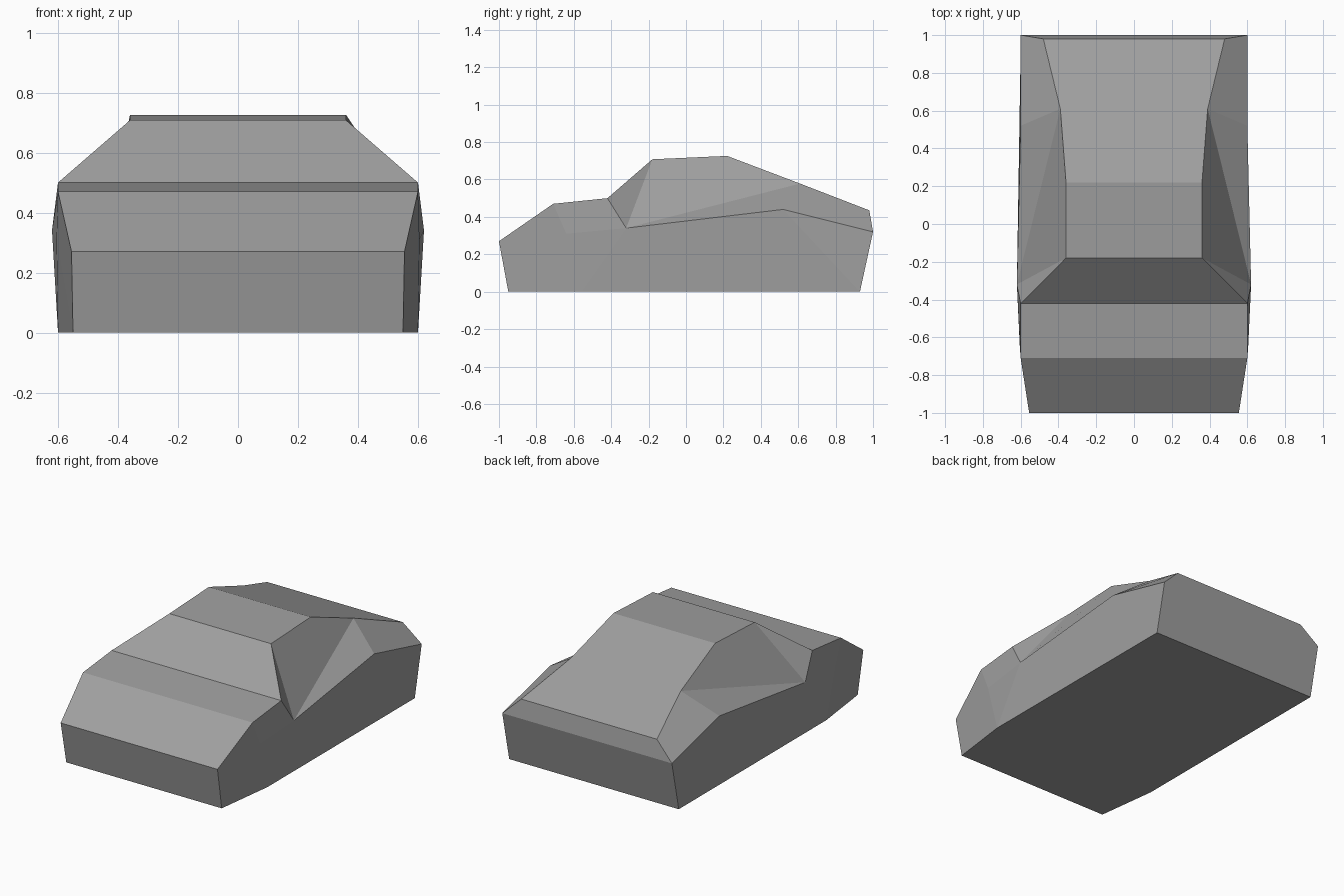
import bpy

cube = bpy.data.objects.get("Cube")
if cube:
    bpy.data.objects.remove(cube)

grey = bpy.data.materials.new("plain grey")
grey.use_nodes = True
tone = (0.35, 0.35, 0.35, 1)
grey.diffuse_color = tone
grey.node_tree.nodes["Principled BSDF"].inputs["Base Color"].default_value = tone

# Corner points of the left half
points = {
    "nose_low": (0.55, -0.95, 0), "nose_top": (0.555, -1, 0.27),
    "hood_front": (0.6, -0.71, 0.47), "hood_back": (0.6, -0.42, 0.5),
    "arch": (0.605, -0.64, 0.31), "belt_front": (0.62, -0.32, 0.34),
    "belt_back": (0.6, 0.52, 0.44), "roof_front": (0.36, -0.18, 0.708),
    "roof_back": (0.36, 0.22, 0.726), "slope_mid": (0.39, 0.61, 0.578),
    "tail_top": (0.48, 0.98, 0.435), "tail_edge": (0.6, 1, 0.32),
    "tail_low": (0.6, 0.93, 0), "sill_front": (0.6, -0.56, 0),
}


def shell(name, spine, sides):
    """Full-width strips between spine points, plus side panels on both sides."""
    verts, index = [], {}
    names = list(dict.fromkeys(spine + [p for s in sides for p in s.split()]))
    for sign in (1, -1):
        for n in names:
            x, y, z = points[n]
            index[n, sign] = len(verts)
            verts.append((sign * x, y, z))
    faces = [(index[a, 1], index[b, 1], index[b, -1], index[a, -1])
             for a, b in zip(spine, spine[1:])]
    for side in sides:
        corners = side.split()
        faces.append([index[c, 1] for c in corners])
        faces.append([index[c, -1] for c in reversed(corners)])
    mesh = bpy.data.meshes.new(name)
    mesh.from_pydata(verts, [], faces)
    mesh.materials.append(grey)
    obj = bpy.data.objects.new(name, mesh)
    bpy.context.collection.objects.link(obj)
    return obj


# Lower body: tail, floor, nose and hood, with the flanks
shell("lower_body",
      ["tail_edge", "tail_low", "sill_front", "nose_low", "nose_top",
       "hood_front", "hood_back"],
      ["nose_low arch hood_front nose_top",
       "nose_low sill_front arch",
       "arch belt_front hood_back hood_front",
       "sill_front belt_front arch",
       "sill_front tail_low belt_back belt_front",
       "tail_low tail_edge belt_back"])

# Cabin: windshield, roof, sloping back and rear lip, with the side windows
shell("cabin",
      ["hood_back", "roof_front", "roof_back", "slope_mid", "tail_top", "tail_edge"],
      ["hood_back belt_front roof_front",
       "belt_front slope_mid roof_back roof_front",
       "belt_front belt_back slope_mid",
       "belt_back tail_edge tail_top slope_mid"])
